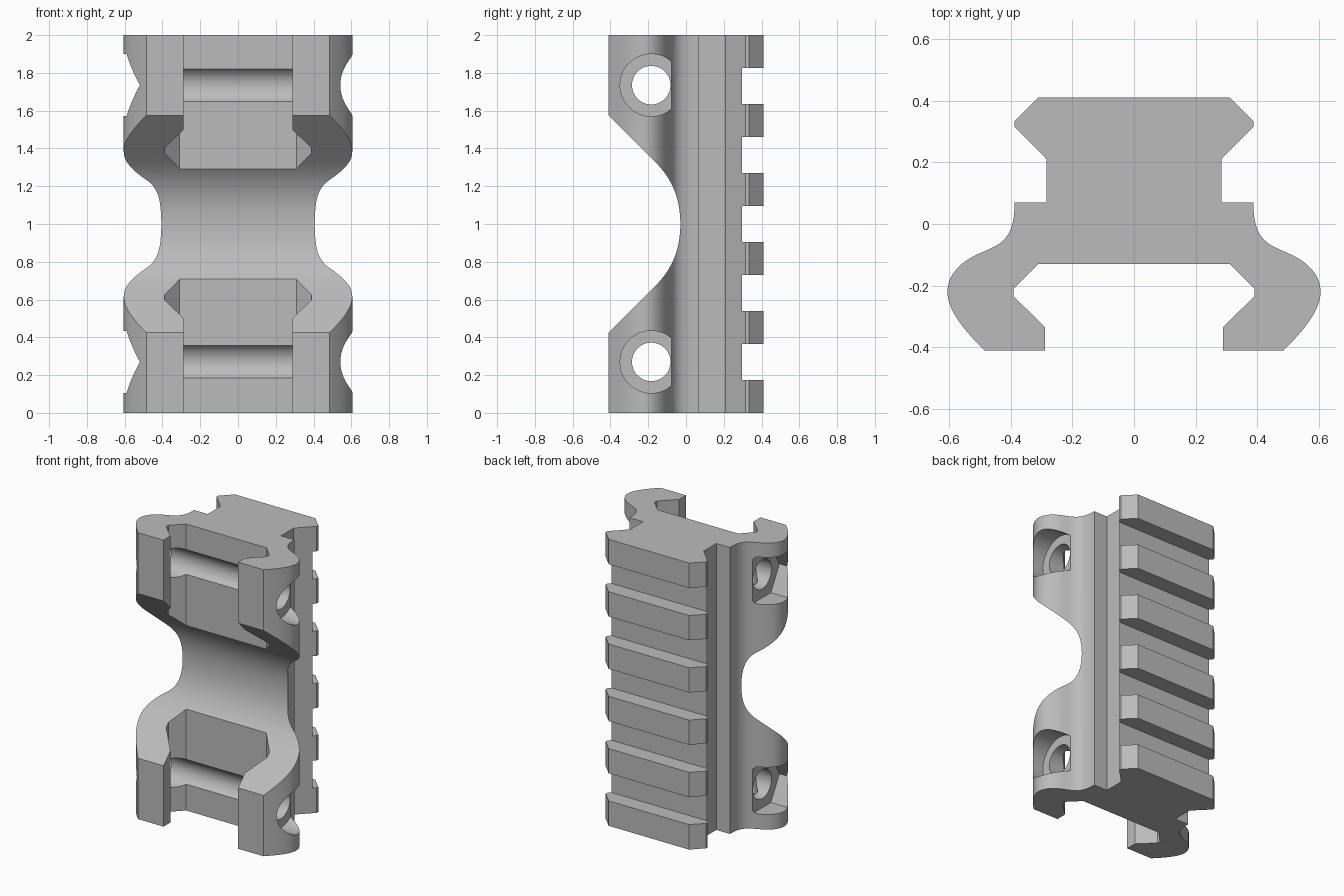
import bpy, bmesh, math
from mathutils import Vector
from mathutils.geometry import interpolate_bezier

if "Cube" in bpy.data.objects:
    bpy.data.objects.remove(bpy.data.objects["Cube"])

grey = bpy.data.materials.new("plain grey")
grey.use_nodes = True
colour = (0.5, 0.5, 0.5, 1)
grey.diffuse_color = colour
grey.node_tree.nodes["Principled BSDF"].inputs["Base Color"].default_value = colour


def prism(name, outline, axis, low, high):
    """Extrude a 2D outline along z (points are x, y) or x (points are y, z)."""
    place = (lambda p, d: (p[0], p[1], d)) if axis == "z" else (lambda p, d: (d, p[0], p[1]))
    bm = bmesh.new()
    face = bm.faces.new([bm.verts.new(place(p, low)) for p in outline])
    top = bmesh.ops.extrude_face_region(bm, geom=[face])
    shift = Vector(place((0, 0), high - low))
    bmesh.ops.translate(bm, vec=shift, verts=[g for g in top["geom"] if isinstance(g, bmesh.types.BMVert)])
    bmesh.ops.recalc_face_normals(bm, faces=bm.faces)
    mesh = bpy.data.meshes.new(name)
    bm.to_mesh(mesh)
    bm.free()
    mesh.materials.append(grey)
    obj = bpy.data.objects.new(name, mesh)
    bpy.context.collection.objects.link(obj)
    return obj


def bend(a, b, c, d, steps=14):
    return [tuple(p[:2]) for p in interpolate_bezier(*(Vector((*q, 0)) for q in (a, b, c, d)), steps)]


def ring(y, z, radius, sides):
    return [(y + radius * math.cos(math.tau * i / sides), z + radius * math.sin(math.tau * i / sides))
            for i in range(sides)]


def cut(target, cutter):
    cutter.hide_render = True
    mod = target.modifiers.new("cut", "BOOLEAN")
    mod.operation = "DIFFERENCE"
    mod.solver = "EXACT"
    mod.object = cutter
    bpy.context.view_layer.objects.active = target
    bpy.ops.object.modifier_apply(modifier=mod.name)
    bpy.data.objects.remove(cutter)


# Rail and clamp body: half outline, mirrored, extruded upward
half = [(0.31, 0.41), (0.387, 0.333), (0.387, 0.315), (0.283, 0.21), (0.283, 0.07)]
half += bend((0.387, 0.07), (0.387, -0.05), (0.43, -0.065), (0.5, -0.095))
half += bend((0.5, -0.095), (0.57, -0.125), (0.605, -0.17), (0.605, -0.22))[1:]
half += bend((0.605, -0.22), (0.605, -0.28), (0.55, -0.345), (0.485, -0.41))[1:]
half += [(0.288, -0.41), (0.288, -0.335), (0.39, -0.235), (0.39, -0.21), (0.31, -0.13)]
body = prism("rail_clamp_body", half + [(-x, y) for x, y in reversed(half)], "z", 0, 2)

# Curved waist across the front
upper = [(-0.6, 1.765), (-0.41, 1.575)]
upper += bend((-0.16, 1.325), (-0.07, 1.235), (-0.03, 1.13), (-0.03, 1.0), 18)
waist = upper + [(y, 2 - z) for y, z in reversed(upper[:-1])]
cut(body, prism("waist_cutter", waist, "x", -1, 1))

# Cross slots between the teeth on the back
for i in range(5):
    z = 1 + (i - 2) * 0.365
    slot = [(0.297, z - 0.096), (0.6, z - 0.096), (0.6, z + 0.096), (0.297, z + 0.096)]
    cut(body, prism("slot_cutter", slot, "x", -1, 1))

# Bolt holes with a round recess on one side and a hexagonal one on the other
for z in (0.27, 1.735):
    cut(body, prism("bolt_hole_cutter", ring(-0.184, z, 0.102, 48), "x", -1, 1))
    cut(body, prism("round_recess_cutter", ring(-0.184, z, 0.165, 48), "x", 0.46, 1))
    cut(body, prism("hex_recess_cutter", ring(-0.184, z, 0.19, 6), "x", -1, -0.46))

# Smooth curves, crisp edges
bpy.ops.object.select_all(action="DESELECT")
body.select_set(True)
bpy.context.view_layer.objects.active = body
bpy.ops.object.shade_smooth_by_angle(angle=math.radians(25))
